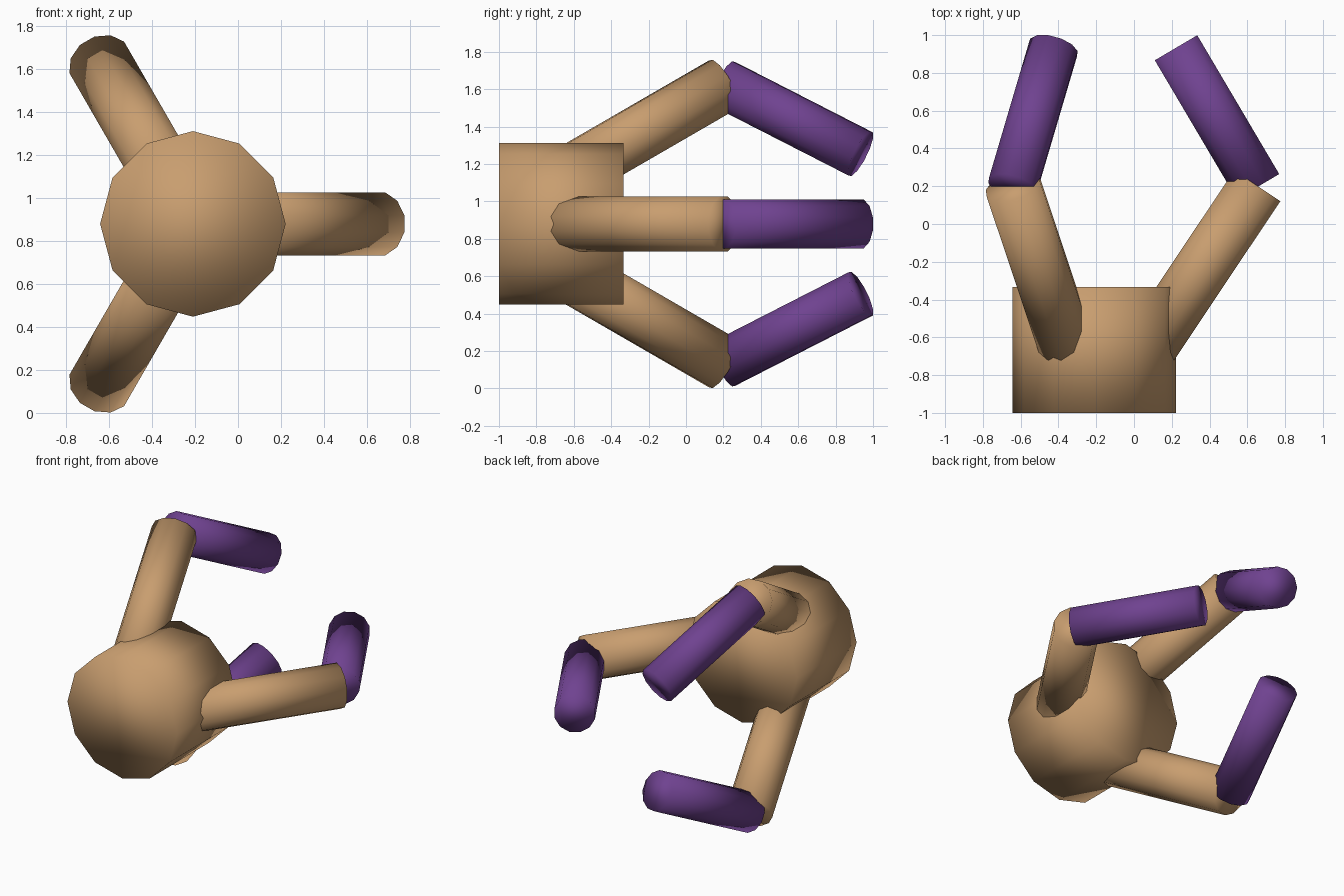
import bpy, bmesh, math
from mathutils import Vector, Matrix

if "Cube" in bpy.data.objects:
    bpy.data.objects.remove(bpy.data.objects["Cube"])

HUB_X, HUB_Z = -0.21, 0.88      # axis of the palm, parallel to y


def material(name, rgb):
    m = bpy.data.materials.new(name)
    m.diffuse_color = (*rgb, 1)
    m.use_nodes = True
    m.node_tree.nodes["Principled BSDF"].inputs["Base Color"].default_value = m.diffuse_color
    return m


def rod(name, start, end, radius, side, twist, mat):
    """Smooth 12-sided cylinder from start to end; side fixes its roll."""
    axis = (end - start).normalized()
    v = axis.cross(side).normalized()
    u = v.cross(axis)
    frame = Matrix((u, v, axis)).transposed().to_4x4()
    frame.translation = (start + end) / 2
    bm = bmesh.new()
    bmesh.ops.create_cone(bm, cap_ends=True, segments=12, radius1=radius,
                          radius2=radius, depth=(end - start).length,
                          matrix=Matrix.Rotation(twist, 4, 'Z'))
    bm.transform(frame)
    for f in bm.faces:
        f.smooth = True
    me = bpy.data.meshes.new(name)
    bm.to_mesh(me)
    bm.free()
    me.materials.append(mat)
    ob = bpy.data.objects.new(name, me)
    bpy.context.collection.objects.link(ob)
    return ob


tan = material("tan", (0.58, 0.34, 0.16))
purple = material("purple", (0.16, 0.055, 0.28))

# Palm: drum lying along y
rod("palm", Vector((HUB_X, -1, HUB_Z)), Vector((HUB_X, -0.333, HUB_Z)),
    0.432, Vector((1, 0, 0)), 0, tan)

# Three fingers around the palm, each with a splayed base and an inward tip
for i in range(3):
    a = math.radians(120 * i)
    out = Vector((math.cos(a), 0, math.sin(a)))

    def at(r, y):
        return Vector((HUB_X, y, HUB_Z)) + out * r

    rod(f"finger_base_{i + 1}", at(0.28, -0.67), at(0.8625, 0.202),
        0.152, out, math.radians(15), tan)
    rod(f"finger_tip_{i + 1}", at(0.8665, 0.198), at(0.4325, 0.933),
        0.135, out, math.radians(15), purple)
